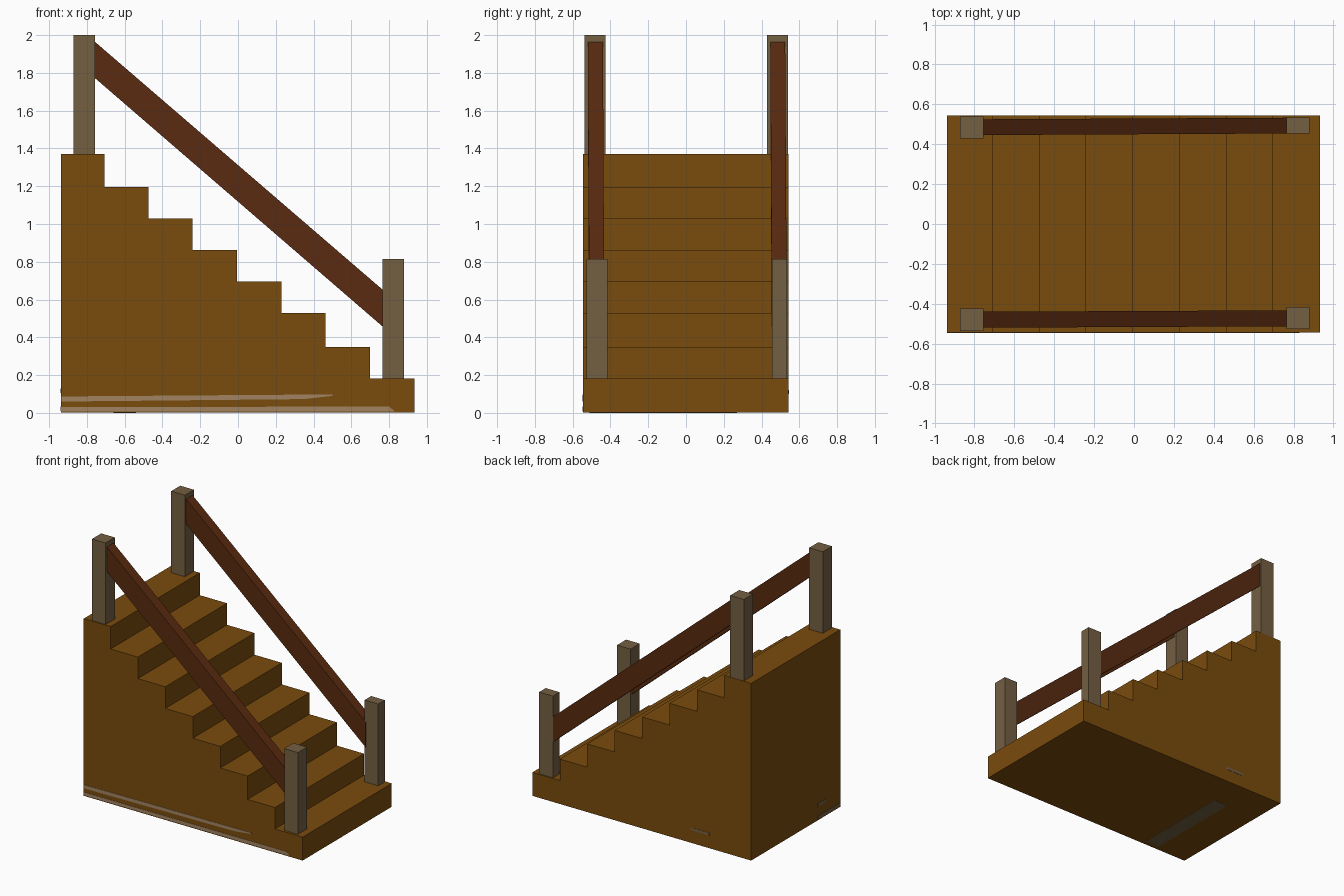
import bpy, bmesh
from mathutils import Vector

if "Cube" in bpy.data.objects:
    bpy.data.objects.remove(bpy.data.objects["Cube"])


def material(name, rgb):
    m = bpy.data.materials.new(name)
    m.diffuse_color = (*rgb, 1)
    m.use_nodes = True
    m.node_tree.nodes["Principled BSDF"].inputs["Base Color"].default_value = m.diffuse_color
    return m


STEP = material("brown wood", (0.195, 0.072, 0.004))
POST = material("grey wood", (0.175, 0.115, 0.055))
RAIL = material("dark red wood", (0.102, 0.024, 0.005))
PALE = material("pale tan", (0.36, 0.23, 0.12))


def prism(name, profile, y0, y1, mat, shift=0.0):
    """Extrude an x-z outline from y0 to y1; shift slides the right end in y."""
    bm = bmesh.new()
    xmid = sum(p[0] for p in profile) / len(profile)
    verts = [bm.verts.new((x, y0 + (shift if x > xmid else 0), z)) for x, z in profile]
    face = bm.faces.new(verts)
    ext = bmesh.ops.extrude_face_region(bm, geom=[face])
    moved = [g for g in ext["geom"] if isinstance(g, bmesh.types.BMVert)]
    bmesh.ops.translate(bm, verts=moved, vec=Vector((0, y1 - y0, 0)))
    bmesh.ops.recalc_face_normals(bm, faces=bm.faces)
    mesh = bpy.data.meshes.new(name)
    bm.to_mesh(mesh)
    bm.free()
    mesh.materials.append(mat)
    ob = bpy.data.objects.new(name, mesh)
    bpy.context.collection.objects.link(ob)
    return ob


def box(name, x, y, z, mat):
    return prism(name, [(x[0], z[0]), (x[1], z[0]), (x[1], z[1]), (x[0], z[1])],
                 y[0], y[1], mat)


# Solid staircase, eight steps descending toward +x
heights = [1.37, 1.197, 1.03, 0.862, 0.695, 0.528, 0.348, 0.182]
edges = [-0.937, -0.707, -0.474, -0.24, -0.005, 0.23, 0.464, 0.698, 0.934]
outline = [(edges[0], 0.001)]
for i, h in enumerate(heights):
    outline += [(edges[i], h), (edges[i + 1], h)]
outline.append((edges[-1], 0.001))
prism("staircase", outline, -0.545, 0.543, STEP)

# Newel posts and sloping handrails on both sides
TOP_X, LOW_X = (-0.872, -0.756), (0.764, 0.88)
sides = {
    "front": ((-0.537, -0.425), (-0.526, -0.415), (-0.52, -0.44), 0.007),
    "back": ((0.43, 0.54), (0.455, 0.535), (0.446, 0.525), 0.008),
}
for side, (top_y, low_y, rail_y, shift) in sides.items():
    box(side + "_upper_post", TOP_X, top_y, (1.365, 2.0), POST)
    box(side + "_lower_post", LOW_X, low_y, (0.178, 0.814), POST)
    prism(side + "_handrail",
          [(-0.766, 1.78), (0.774, 0.45), (0.774, 0.645), (-0.766, 1.972)],
          *rail_y, RAIL, shift)

# Thin pale streaks along the base
prism("front_upper_streak", [(-0.937, 0.06), (0.35, 0.073), (0.5, 0.09),
                             (0.5, 0.098), (-0.937, 0.087)], -0.547, -0.544, PALE)
prism("front_lower_streak", [(-0.937, 0.008), (0.83, 0.008), (0.80, 0.034),
                             (-0.937, 0.03)], -0.547, -0.544, PALE)
box("back_streak", (-0.58, -0.42), (0.542, 0.545), (0.1, 0.12), POST)
box("end_upper_streak", (-0.939, -0.936), (-0.37, -0.27), (0.105, 0.13), POST)
box("end_lower_streak", (-0.939, -0.936), (-0.54, -0.27), (0.01, 0.035), POST)
box("underside_streak", (-0.66, -0.54), (-0.51, 0.27), (0.0, 0.003), POST)
